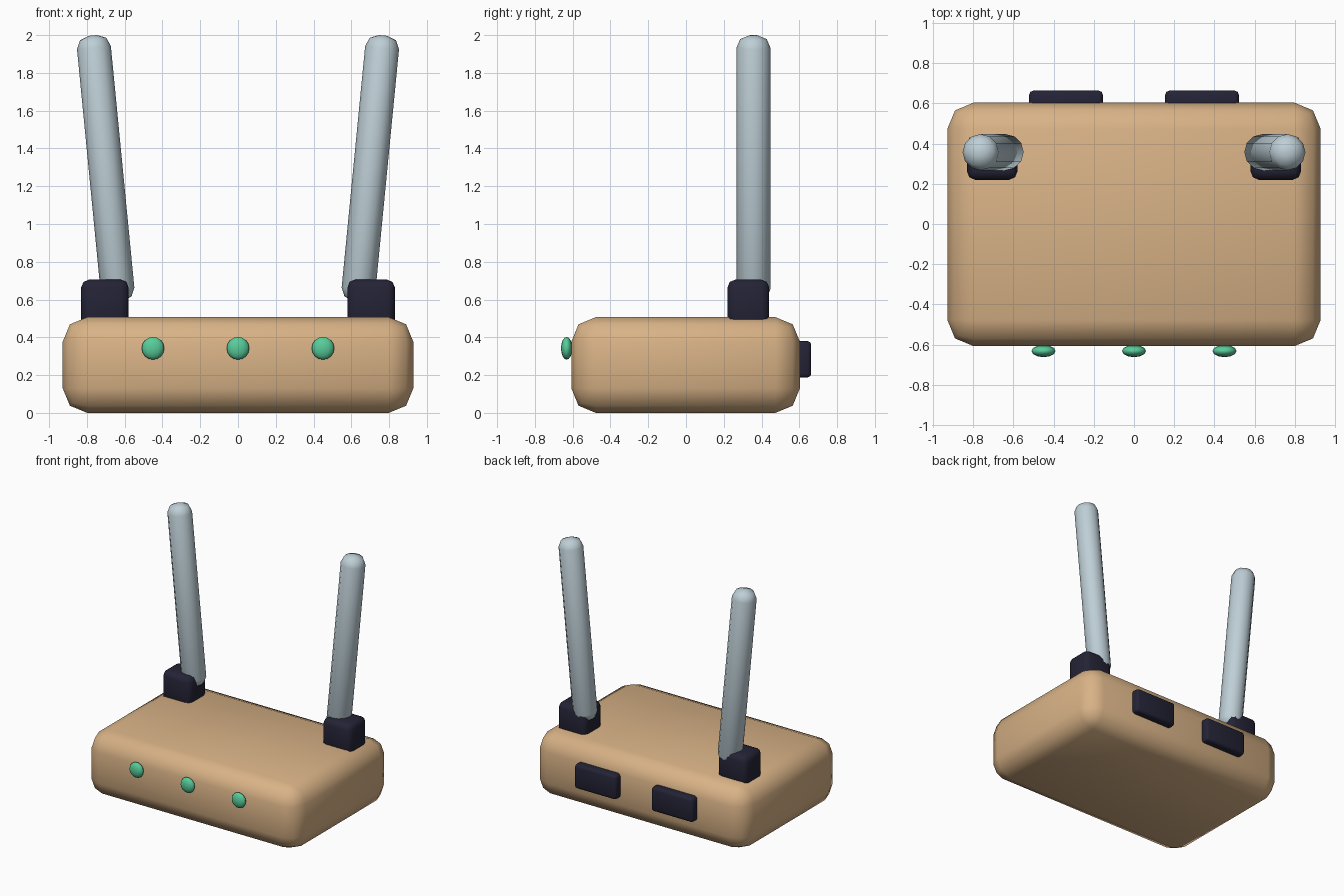
import bpy, math
from mathutils import Matrix, Vector

if "Cube" in bpy.data.objects:
    bpy.data.objects.remove(bpy.data.objects["Cube"])


def srgb(r, g, b):
    f = lambda c: c / 12.92 if c <= 0.04045 else ((c + 0.055) / 1.055) ** 2.4
    return tuple(f(v / 255) for v in (r, g, b)) + (1.0,)


def material(name, rgb):
    m = bpy.data.materials.new(name)
    m.diffuse_color = srgb(*rgb)
    m.use_nodes = True
    m.node_tree.nodes["Principled BSDF"].inputs["Base Color"].default_value = m.diffuse_color
    return m


tan = material("warm_tan", (216, 178, 134))
dark = material("dark_navy", (36, 35, 54))
grey = material("pale_blue_grey", (190, 207, 214))
green = material("mint_green", (88, 204, 154))


def finish(ob, name, mat, bevel=0, segments=2, angle=40):
    ob.name = name
    ob.data.materials.append(mat)
    if bevel:
        mod = ob.modifiers.new("round", "BEVEL")
        mod.width, mod.segments = bevel, segments
        mod.limit_method, mod.angle_limit = "ANGLE", math.radians(50)
        bpy.ops.object.modifier_apply(modifier=mod.name)
    bpy.ops.object.shade_smooth_by_angle(angle=math.radians(angle))
    return ob


def box(name, lo, hi, mat, bevel, segments=2, angle=60):
    lo, hi = Vector(lo), Vector(hi)
    bpy.ops.mesh.primitive_cube_add(size=1)
    ob = bpy.context.object
    ob.data.transform(Matrix.Translation((lo + hi) / 2) @ Matrix.Diagonal((*(hi - lo), 1)))
    return finish(ob, name, mat, bevel, segments, angle)


# Rounded case
box("case", (-0.928, -0.607, 0), (0.928, 0.603, 0.507), tan, 0.13)

for side, s in (("left", -1), ("right", 1)):
    # Antenna socket
    x = s * 0.705
    box(side + "_antenna_base", (x - 0.125, 0.22, 0.45), (x + 0.125, 0.44, 0.705), dark, 0.04)

    # Leaning antenna with rounded ends
    bottom, top = Vector((s * 0.632, 0.357, 0.59)), Vector((s * 0.769, 0.357, 1.998))
    axis = top - bottom
    bpy.ops.mesh.primitive_cylinder_add(vertices=12, radius=0.09, depth=axis.length)
    ob = bpy.context.object
    ob.location = (top + bottom) / 2
    ob.rotation_euler = (0, math.atan2(axis.x, axis.z), 0)
    finish(ob, side + "_antenna", grey, 0.065, 2, 60)

    # Rear socket block
    x = s * 0.338
    box(side + "_rear_port", (x - 0.183, 0.56, 0.188), (x + 0.183, 0.663, 0.38), dark, 0.02)

# Front indicator lights
for i, x in enumerate((-0.45, 0, 0.45)):
    bpy.ops.mesh.primitive_uv_sphere_add(segments=12, ring_count=8, radius=1)
    ob = bpy.context.object
    ob.data.transform(Matrix.Translation((x, -0.632, 0.342)) @ Matrix.Diagonal((0.06, 0.03, 0.06, 1)))
    finish(ob, f"indicator_light_{i + 1}", green, angle=60)
